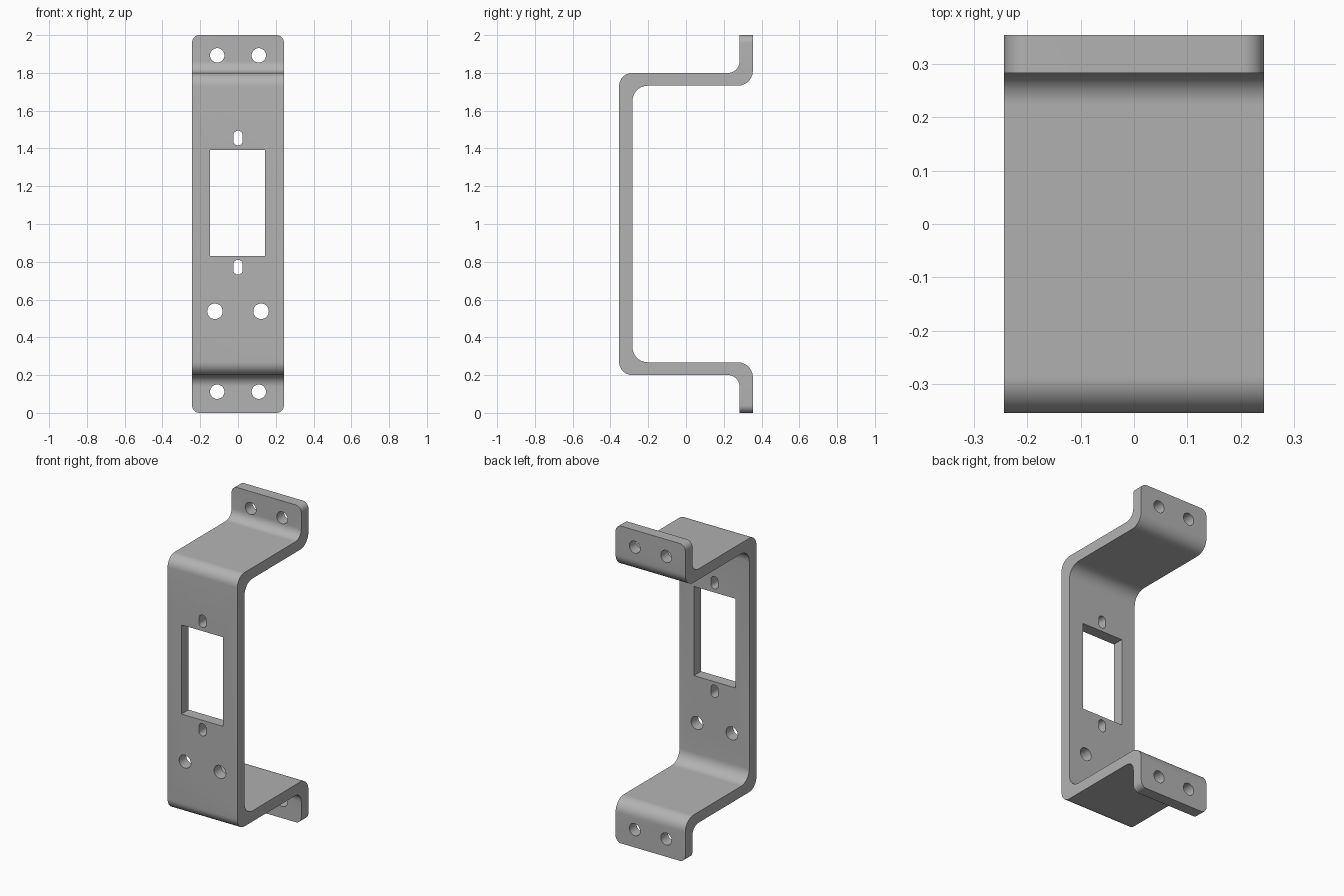
import bpy, bmesh
from math import sin, cos, pi
from mathutils import Vector

cube = bpy.data.objects.get("Cube")
if cube:
    bpy.data.objects.remove(cube, do_unlink=True)

grey = bpy.data.materials.new("satin grey")
grey.use_nodes = True
colour = (0.45, 0.45, 0.45, 1)
grey.diffuse_color = colour
grey.node_tree.nodes["Principled BSDF"].inputs["Base Color"].default_value = colour


def rounded(corners, steps=10):
    """Replace every (a, b, radius) corner by a tangent arc."""
    out = []
    n = len(corners)
    for i, (a, b, r) in enumerate(corners):
        p = Vector((a, b))
        if r == 0:
            out.append(p)
            continue
        u = (Vector(corners[i - 1][:2]) - p).normalized()
        v = (Vector(corners[(i + 1) % n][:2]) - p).normalized()
        centre = p + (u + v) * r
        for k in range(steps + 1):
            t = k / steps * pi / 2
            out.append(centre - v * r * cos(t) - u * r * sin(t))
    return out


def prism(name, outline, place, start, end):
    """Extrude a closed 2D outline; place(a, b, depth) gives the 3D point."""
    bm = bmesh.new()
    rings = [[bm.verts.new(place(p[0], p[1], d)) for p in outline] for d in (start, end)]
    n = len(outline)
    for ring in rings:
        bm.faces.new(ring)
    for i in range(n):
        j = (i + 1) % n
        bm.faces.new((rings[0][i], rings[0][j], rings[1][j], rings[1][i]))
    bmesh.ops.recalc_face_normals(bm, faces=bm.faces)
    mesh = bpy.data.meshes.new(name)
    bm.to_mesh(mesh)
    bm.free()
    obj = bpy.data.objects.new(name, mesh)
    obj.data.materials.append(grey)
    bpy.context.collection.objects.link(obj)
    return obj


def along_x(a, b, d):
    return (d, a, b)


def along_y(a, b, d):
    return (a, d, b)


def box(x, z, w, h, r=0):
    return rounded([(x - w, z - h, r), (x + w, z - h, r), (x + w, z + h, r), (x - w, z + h, r)])


# Bent strip: side profile, lower half then mirrored to the upper half
FRONT, BACK, T = -0.354, 0.354, 0.071
lower_out = [(FRONT, 0.2, 0.07), (BACK - T, 0.2, 0.06), (BACK - T, 0, 0)]
lower_in = [(BACK, 0, 0), (BACK, 0.268, 0.08), (FRONT + T, 0.268, 0.08)]
lower = lower_out + lower_in
upper = [(y, 2 - z, r) for y, z, r in reversed(lower)]
bracket = prism("bracket", rounded(lower + upper), along_x, -0.243, 0.243)


def cut(cutter, operation):
    mod = bracket.modifiers.new(cutter.name, 'BOOLEAN')
    mod.operation = operation
    mod.solver = 'EXACT'
    mod.object = cutter
    bpy.context.view_layer.objects.active = bracket
    bpy.ops.object.modifier_apply(modifier=mod.name)
    bpy.data.objects.remove(cutter, do_unlink=True)


# Rounded flange corners
cut(prism("outline", box(0, 1, 0.243, 1, 0.04), along_y, -0.5, 0.5), 'INTERSECT')

# Rectangular window
cut(prism("window", box(-0.002, 1.112, 0.145, 0.281), along_y, -0.5, -0.15), 'DIFFERENCE')

# Vertical slots above and below the window
for z in (0.771, 1.455):
    cut(prism("slot", box(0, z, 0.025, 0.039, 0.0249), along_y, -0.5, -0.15), 'DIFFERENCE')

# Round holes in the face and in both flanges
for x, z, r, y0, y1 in ((0.122, 0.538, 0.041, -0.5, -0.15),
                        (0.11, 0.112, 0.038, 0.25, 0.5),
                        (0.11, 1.893, 0.038, 0.25, 0.5)):
    for side in (-1, 1):
        circle = [(side * x + r * cos(k * pi / 16), z + r * sin(k * pi / 16)) for k in range(32)]
        cut(prism("hole", circle, along_y, y0, y1), 'DIFFERENCE')

# Smooth bends, sharp edges
bpy.ops.object.select_all(action='DESELECT')
bracket.select_set(True)
bpy.context.view_layer.objects.active = bracket
bpy.ops.object.shade_smooth_by_angle(angle=pi / 6)
